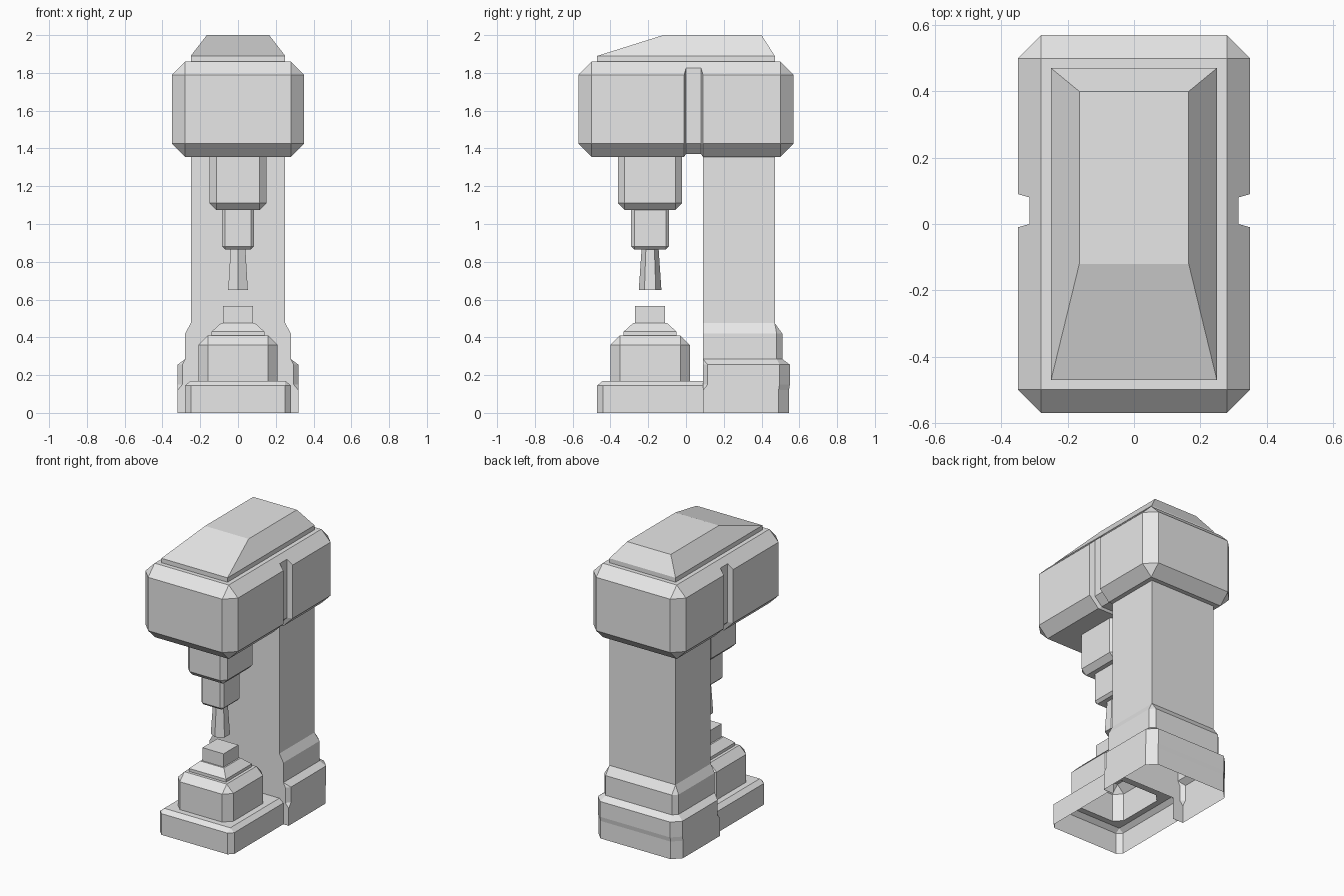
import bpy, bmesh, math

if "Cube" in bpy.data.objects:
    bpy.data.objects.remove(bpy.data.objects["Cube"])

grey = bpy.data.materials.new("light_grey")
grey.use_nodes = True
grey.diffuse_color = (0.8, 0.8, 0.8, 1)
grey.node_tree.nodes["Principled BSDF"].inputs["Base Color"].default_value = (0.8, 0.8, 0.8, 1)


def ring(a, b0, b1, c0=0.0, c1=None, split=None):
    """Rectangle |u|<=a, b0<=v<=b1 with corner cuts c0 (low v) and c1 (high v)."""
    c1 = c0 if c1 is None else c1
    mid = [(-split, b0), (split, b0)] if split else []
    return ([(-a, b0 + c0), (-a + c0, b0)] + mid + [(a - c0, b0), (a, b0 + c0),
            (a, b1 - c1), (a - c1, b1), (-a + c1, b1), (-a, b1 - c1)])


def loft(name, sections, axis="z", cap_start=True, cap_end=True, cut=None):
    """Skin a list of (position, ring); cut is a rule for faces left open."""
    bm = bmesh.new()
    rows = []
    for t, pts in sections:
        rows.append([bm.verts.new((u, v, t) if axis == "z" else (u, t, v)) for u, v in pts])
    n = len(rows[0])
    for lo, hi in zip(rows, rows[1:]):
        for i in range(n):
            j = (i + 1) % n
            bm.faces.new((lo[i], lo[j], hi[j], hi[i]))
    if cap_start:
        bm.faces.new(rows[0][::-1])
    if cap_end:
        bm.faces.new(rows[-1])
    if axis == "y":
        bmesh.ops.reverse_faces(bm, faces=bm.faces[:])
    bmesh.ops.remove_doubles(bm, verts=bm.verts[:], dist=0.0005)
    if cut:
        gone = [f for f in bm.faces if all(cut(v.co) for v in f.verts)]
        bmesh.ops.delete(bm, geom=gone, context="FACES")
    mesh = bpy.data.meshes.new(name)
    bm.to_mesh(mesh)
    bm.free()
    mesh.materials.append(grey)
    obj = bpy.data.objects.new(name, mesh)
    bpy.context.collection.objects.link(obj)
    return obj


# Motor head: bevelled block with a shallow groove round its middle
end = ring(0.28, 1.425, 1.79)
full = ring(0.35, 1.355, 1.86, 0.07)
groove = ring(0.315, 1.37, 1.86, 0.055, 0.035)
loft("motor_head", [(-0.57, end), (-0.5, full), (-0.01, full), (0.0, groove),
                    (0.08, groove), (0.09, full), (0.5, full), (0.57, end)], axis="y")

# Sloped lid on top of the head
lid = ring(0.25, -0.47, 0.47)
loft("head_lid", [(1.85, lid), (1.89, lid), (2.0, ring(0.165, -0.12, 0.40))])

# Quill, chuck and drill bit, all hanging below the head at y = -0.19
quill = ring(0.15, -0.36, -0.02, 0.035)
loft("quill", [(1.075, ring(0.115, -0.325, -0.055)), (1.11, quill), (1.37, quill)])
chuck = ring(0.085, -0.29, -0.09, 0.017)
loft("chuck", [(0.865, ring(0.068, -0.273, -0.107)), (0.882, chuck), (1.08, chuck)])


def hexagon(r):
    return [(r * math.sin(k * math.pi / 3), -0.19 - r * math.cos(k * math.pi / 3)) for k in range(6)]


loft("drill_bit", [(0.65, hexagon(0.06)), (0.87, hexagon(0.045))])

# Front base and stepped work table, hollow and open underneath and at the back
foot = ring(0.28, -0.47, 0.09, 0.03, 0)
table = ring(0.21, -0.40, 0.02, 0.05)
plate = ring(0.14, -0.33, -0.05)
loft("base_and_work_table",
     [(0, foot), (0.145, foot), (0.17, ring(0.25, -0.44, 0.09)),
      (0.17, table), (0.36, table), (0.41, ring(0.16, -0.35, -0.03)),
      (0.41, plate), (0.43, plate), (0.475, ring(0.09, -0.28, -0.10))],
     cap_start=False, cut=lambda p: p.y > 0.089)

# Workpiece on the table
work = ring(0.08, -0.27, -0.11)
loft("workpiece", [(0.47, work), (0.565, work)])

# Rear base rising into the column, open underneath and towards the front base
S = 0.24
low = ring(0.32, 0.09, 0.545, 0, 0.055, S)
mid = ring(0.32, 0.09, 0.55, 0.025, 0.055, S)
collar = ring(0.28, 0.09, 0.51, 0, 0.03, S)
column = ring(0.25, 0.09, 0.47, 0, 0, S)
loft("rear_base_and_column",
     [(0, low), (0.12, low), (0.15, mid), (0.255, mid), (0.285, collar),
      (0.42, collar), (0.475, column), (1.37, column)],
     cap_start=False,
     cut=lambda p: p.y < 0.091 and abs(p.x) < S + 0.001 and p.z < 0.16)
